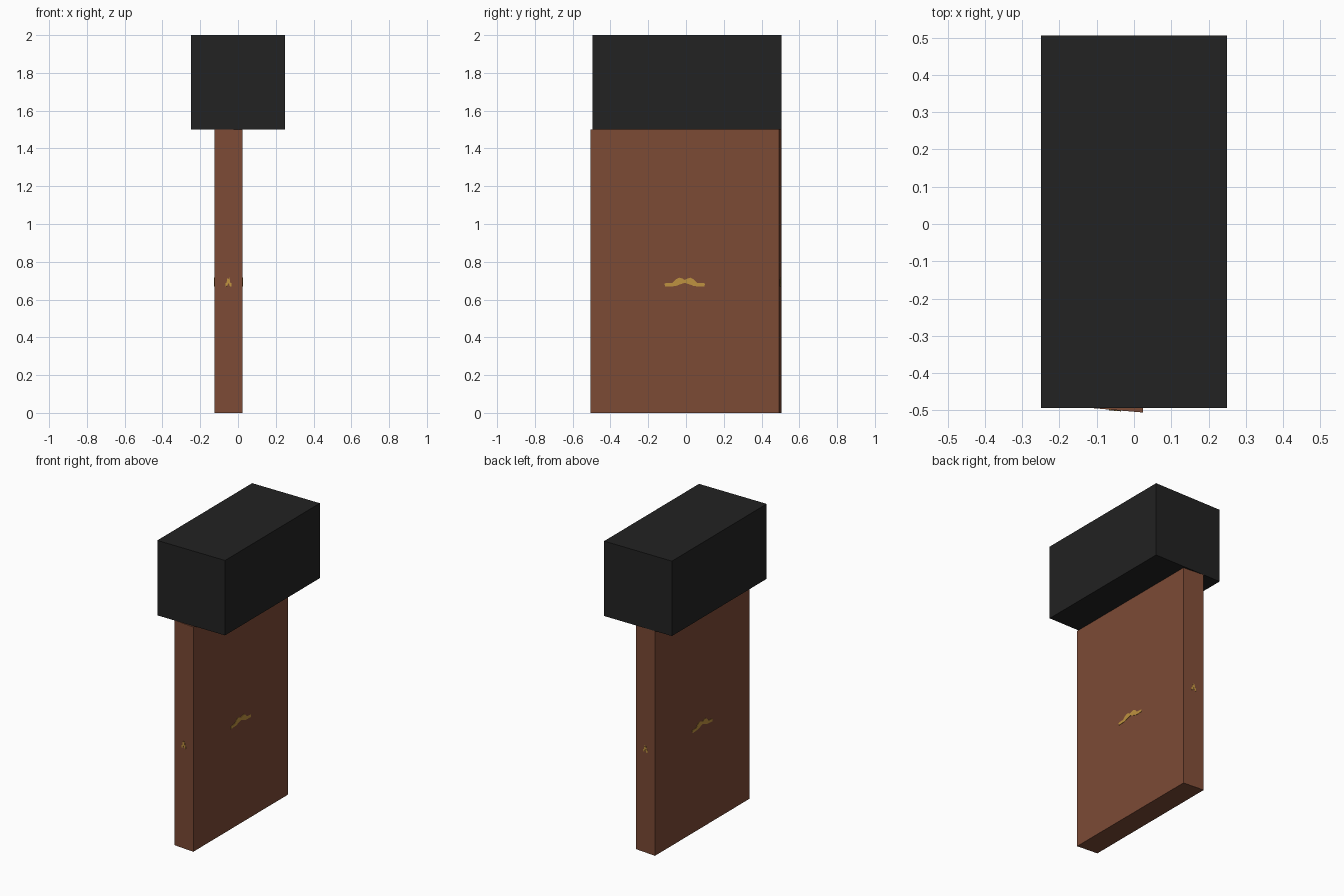
import bpy
from mathutils import Vector

if "Cube" in bpy.data.objects:
    bpy.data.objects.remove(bpy.data.objects["Cube"])


def material(name, rgb):
    m = bpy.data.materials.new(name)
    m.diffuse_color = (*rgb, 1)
    m.use_nodes = True
    m.node_tree.nodes["Principled BSDF"].inputs["Base Color"].default_value = m.diffuse_color
    return m


brown = material("brown", (0.202, 0.069, 0.036))
black = material("black", (0.016, 0.016, 0.016))
gold = material("gold", (0.52, 0.29, 0.05))


def prism(name, base, offset, mat):
    """Solid from a counter-clockwise outline pushed along an offset."""
    n = len(base)
    verts = [Vector(p) for p in base] + [Vector(p) + Vector(offset) for p in base]
    faces = [list(range(n))[::-1], list(range(n, 2 * n))]
    faces += [(i, (i + 1) % n, n + (i + 1) % n, n + i) for i in range(n)]
    me = bpy.data.meshes.new(name)
    me.from_pydata(verts, [], faces)
    me.materials.append(mat)
    ob = bpy.data.objects.new(name, me)
    bpy.context.collection.objects.link(ob)
    return ob


# Black head block
prism("head_block", [(-0.25, -0.494, 1.5), (0.25, -0.494, 1.5),
                     (0.25, 0.506, 1.5), (-0.25, 0.506, 1.5)], (0, 0, 0.5), black)

# Brown panel with slightly skewed ends
corners = [Vector(c) for c in ((-0.125, -0.493, 0), (0.024, -0.506, 0),
                               (0.024, 0.493, 0), (-0.125, 0.506, 0))]
prism("panel", corners, (0, 0, 1.5), brown)

# Gold curled emblem: half outline (fraction of face width, height), then mirrored
lower = [(0.0, 0.688), (0.02, 0.682), (0.05, 0.671), (0.105, 0.668)]
upper = [(0.107, 0.686), (0.065, 0.689), (0.05, 0.705), (0.03, 0.716), (0.012, 0.711)]
right = lower + upper
outline = right + [(0.0, 0.704)] + [(-u, z) for u, z in reversed(right[1:])]

# One thin emblem plate on each upright side of the panel
for i, side in enumerate(("front", "right", "back", "left")):
    a, b = corners[i], corners[(i + 1) % 4]
    normal = (b - a).cross(Vector((0, 0, 1))).normalized()
    pts = [a.lerp(b, 0.5 + u) + Vector((0, 0, z)) for u, z in outline]
    prism("emblem_" + side, pts, normal * 0.002, gold)
